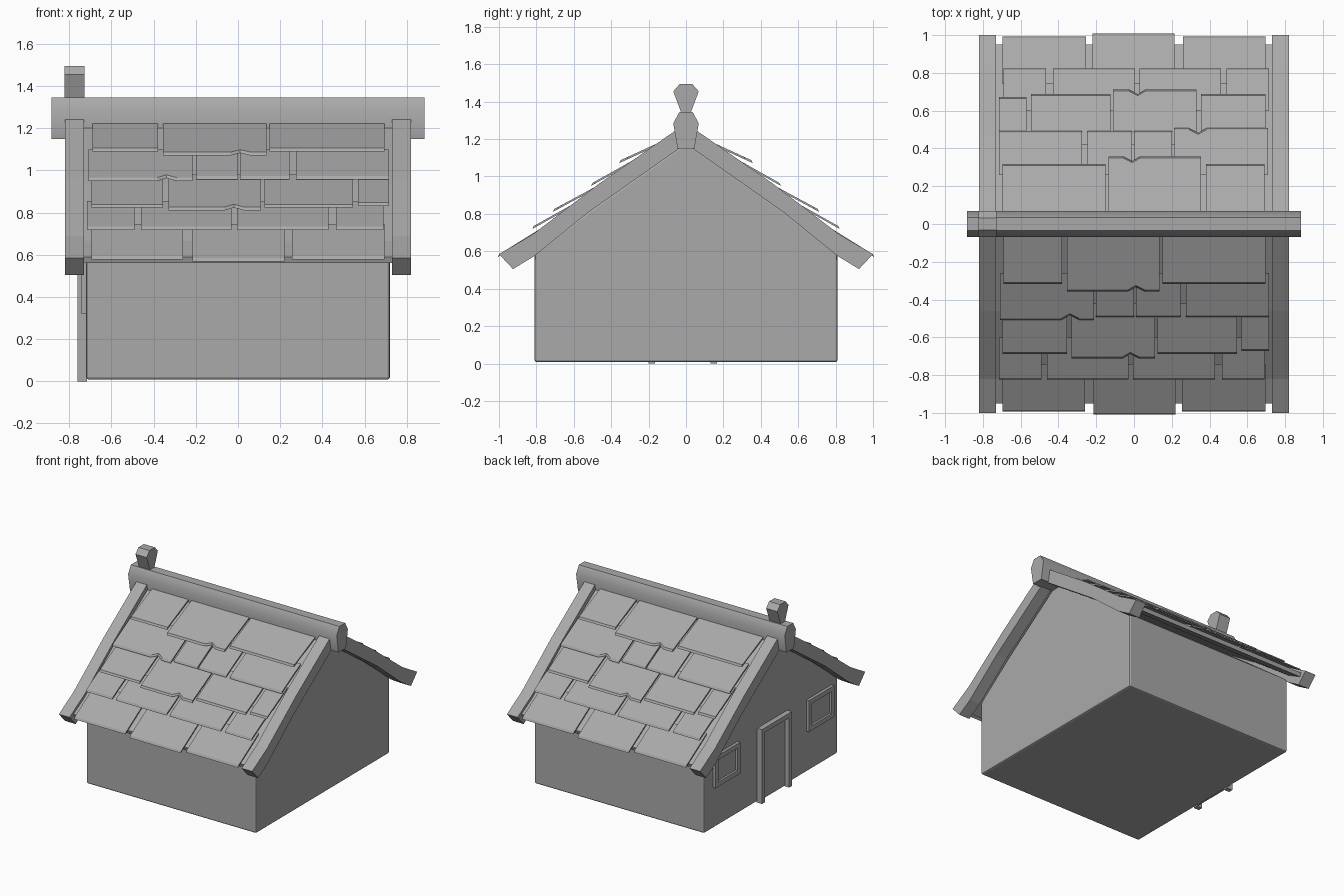
import bpy, bmesh
from math import radians
from mathutils import Vector

cube = bpy.data.objects.get("Cube")
if cube:
    bpy.data.objects.remove(cube, do_unlink=True)

grey = bpy.data.materials.new("plain grey")
grey.use_nodes = True
COLOUR = (0.4, 0.4, 0.4, 1)
grey.diffuse_color = COLOUR
grey.node_tree.nodes["Principled BSDF"].inputs["Base Color"].default_value = COLOUR


def prism(name, outline, offset):
    """Solid made by sweeping a closed 3D outline along an offset."""
    bm = bmesh.new()
    face = bm.faces.new([bm.verts.new(p) for p in outline])
    new = bmesh.ops.extrude_face_region(bm, geom=[face])["geom"]
    bmesh.ops.translate(bm, vec=Vector(offset),
                        verts=[v for v in new if isinstance(v, bmesh.types.BMVert)])
    bmesh.ops.recalc_face_normals(bm, faces=bm.faces[:])
    mesh = bpy.data.meshes.new(name)
    bm.to_mesh(mesh)
    bm.free()
    mesh.materials.append(grey)
    ob = bpy.data.objects.new(name, mesh)
    bpy.context.collection.objects.link(ob)
    return ob


def along_x(name, profile, x0, x1):
    return prism(name, [(x0, y, z) for y, z in profile], (x1 - x0, 0, 0))


def mirrored(half):
    return half + [(-y, z) for y, z in reversed(half)]


def bevel(ob, width):
    mod = ob.modifiers.new("bevel", "BEVEL")
    mod.width = width
    mod.segments = 2
    mod.limit_method = "ANGLE"


# Walls with gable ends
walls = along_x("walls", mirrored([(.81, .008), (.81, .59), (.5, .83), (.03, 1.16)]), -.72, .72)
bevel(walls, .012)

# Roof boards and curved bargeboards, on both slopes
TOP = [(0, 1.285), (.46, .965), (.82, .69), (1, .585)]
UNDER = [(.925, .505), (.81, .575), (.52, .81), (0, 1.175)]
BOARD = [(0, 1.235), (.46, .935), (.82, .665), (.95, .59),
         (.94, .562), (.81, .632), (.45, .895), (0, 1.19)]
for side, label in ((-1, "front"), (1, "back")):
    along_x(f"roof_board_{label}", [(side * y, z) for y, z in BOARD], -.73, .73)
    for x, end in ((-.82, "right"), (.73, "left")):
        along_x(f"bargeboard_{label}_{end}", [(side * y, z) for y, z in TOP + UNDER], x, x + .09)

# Shingle rows: upper edge (y, z), slope, then shingles (x0, x1, lower y, notch x)
ROWS = [
    ((.05, 1.225), -.46, [(-.69, -.38, .31, None), (-.355, .135, .35, .01), (.15, .695, .31, None)]),
    ((.26, 1.1), -.56, [(-.71, -.215, .5, -.34), (-.2, 0, .485, None),
                        (.01, .245, .485, None), (.275, .715, .485, None)]),
    ((.42, .98), -.54, [(-.695, -.355, .68, None), (-.33, .11, .705, -.02),
                        (.125, .545, .68, None), (.57, .715, .665, None)]),
    ((.6, .855), -.56, [(-.715, -.49, .815, None), (-.46, -.03, .815, None),
                        (-.005, .43, .815, None), (.465, .69, .815, None)]),
    ((.74, .745), -.62, [(-.695, -.26, .985, None), (-.215, .22, 1, None), (.255, .695, .985, None)]),
]
for side, label in ((1, "front"), (-1, "back")):
    for r, ((top, height), slope, shingles) in enumerate(ROWS):
        for i, (x0, x1, low, notch) in enumerate(shingles):
            edge = [(x0, top), (x0, low)]
            if notch is not None:
                edge += [(notch - .045, low), (notch, low - .025), (notch + .05, low)]
            edge += [(x1, low), (x1, top)]
            outline = [(side * x, -side * y, height + slope * (y - top)) for x, y in edge]
            prism(f"shingle_{label}_{r + 1}_{i + 1}", outline, (0, -side * .008, -.016))

# Ridge beam with a finial above the door end
ridge = along_x("ridge_beam", mirrored([(.045, 1.15), (.068, 1.285), (.035, 1.345)]), -.885, .885)
finial = along_x("finial", mirrored([(.025, 1.34), (.068, 1.455), (.033, 1.495)]), -.822, -.728)
for ob in (ridge, finial):
    bpy.ops.object.select_all(action="DESELECT")
    ob.select_set(True)
    bpy.context.view_layer.objects.active = ob
    bpy.ops.object.shade_smooth_by_angle(angle=radians(45))


def frame(name, y0, y1, z0, z1, width, depth, sill):
    """Raised surround and inner panel on the door end wall."""
    bars = {"side_a": (y0, y0 + width, z0, z1), "side_b": (y1 - width, y1, z0, z1),
            "head": (y0 + width, y1 - width, z1 - width, z1)}
    if sill:
        bars["sill"] = (y0 + width, y1 - width, z0, z0 + width)
    parts = [(k, b, depth) for k, b in bars.items()]
    parts.append(("panel", (y0 + width, y1 - width, z0 + .008, z1 - width), .006))
    for part, (a, b, c, d), out in parts:
        along_x(f"{name}_{part}", [(a, c), (b, c), (b, d), (a, d)], -.72 - out, -.715)


# Door and windows
frame("door", -.2, .165, 0, .57, .035, .04, False)
frame("window_back", .4, .7, .32, .56, .035, .022, True)
frame("window_front", -.74, -.43, .32, .56, .035, .022, True)
